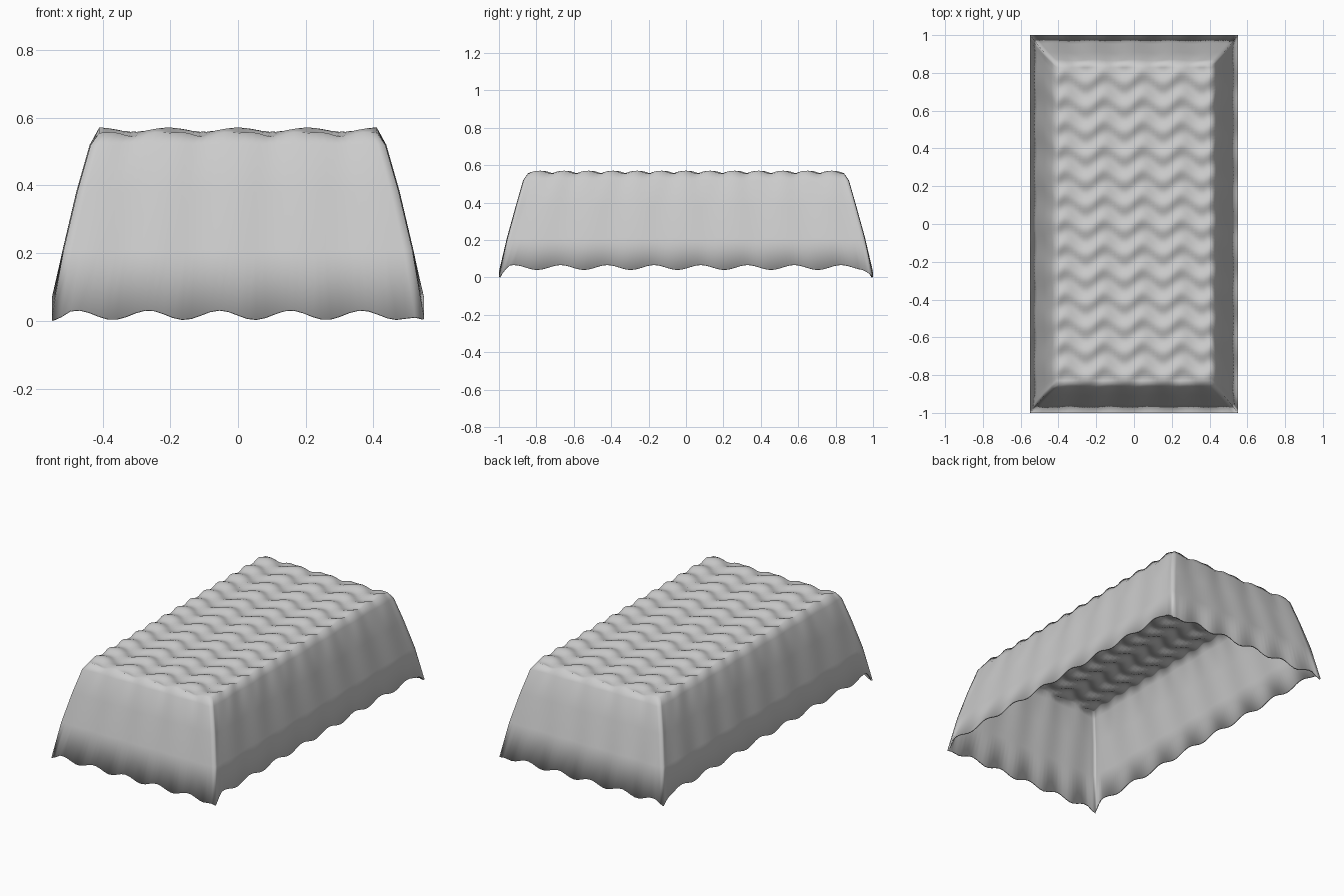
import bpy, bmesh
from math import cos, sin, pi

cube = bpy.data.objects.get("Cube")
if cube:
    bpy.data.objects.remove(cube)

# Draped cover: rippled top, flared walls and a scalloped open hem
TOP_X, TOP_Y = 0.41, 0.845
HEM_X, HEM_Y = 0.55, 1.0
RINGS = [(0.435, 0.868, 0.52), (0.475, 0.908, 0.38), (0.515, 0.955, 0.21)]


def wave(t, period, shift=0.0):
    return cos(2 * pi * (t - shift) / period)


def top_height(x, y):
    bend = 0.03 * sin(2 * pi * x / 0.205)
    return 0.557 + 0.006 * wave(x, 0.205) + 0.008 * wave(y, 0.13, bend)


def hem_height(u, v):
    """Hem height at a point on the unit outline; corners hang lowest."""
    x, y = u * HEM_X, v * HEM_Y
    if abs(v) > 0.999:
        z = 0.018 + 0.014 * wave(x, 0.21, -0.055)
        return z * min(1, (1 - abs(u)) * 8 + 0.2)
    blend = min(1, (1 - abs(v)) / 0.05)
    return 0.005 + blend * (0.05 + 0.013 * wave(y, 0.25, 0.08))


bm = bmesh.new()
bmesh.ops.create_grid(bm, x_segments=40, y_segments=104, size=1)
outline = {v: (v.co.x, v.co.y) for v in bm.verts}
edge = [e for e in bm.edges if e.is_boundary]

for v, (u, w) in outline.items():
    v.co = (u * TOP_X, w * TOP_Y, top_height(u * TOP_X, w * TOP_Y))


def add_ring(edges, half_x, half_y, height, fold):
    """Extrude the open border and place it on a larger rectangle."""
    old = {v for e in edges for v in e.verts}
    before = {v.co.copy().freeze(): outline[v] for v in old}
    geom = bmesh.ops.extrude_edge_only(bm, edges=edges)["geom"]
    for v in [g for g in geom if isinstance(g, bmesh.types.BMVert)]:
        u, w = before[v.co.copy().freeze()]
        outline[v] = (u, w)
        x, y = u * half_x, w * half_y
        if abs(w) > 0.999 and abs(u) < 0.97:
            y += fold * wave(x, 0.21) * w
        elif abs(u) > 0.999 and abs(w) < 0.97:
            x += fold * wave(y, 0.25) * u
        v.co = (x, y, height if height else hem_height(u, w))
    return [g for g in geom if isinstance(g, bmesh.types.BMEdge)]


for half_x, half_y, height in RINGS:
    edge = add_ring(edge, half_x, half_y, height, 0.003)
add_ring(edge, HEM_X, HEM_Y, None, 0)

bmesh.ops.recalc_face_normals(bm, faces=bm.faces)
if sum(f.normal.z for f in bm.faces) < 0:
    bmesh.ops.reverse_faces(bm, faces=bm.faces)
for f in bm.faces:
    f.smooth = True

mesh = bpy.data.meshes.new("draped_cover")
bm.to_mesh(mesh)
bm.free()
cover = bpy.data.objects.new("draped_cover", mesh)
bpy.context.collection.objects.link(cover)

# Thin cloth thickness, kept inside the outer surface
cloth = cover.modifiers.new("cloth_thickness", "SOLIDIFY")
cloth.thickness = 0.008
cloth.offset = -1

grey = bpy.data.materials.new("light_grey_cloth")
grey.use_nodes = True
colour = (0.6, 0.6, 0.6, 1)
grey.diffuse_color = colour
grey.node_tree.nodes["Principled BSDF"].inputs["Base Color"].default_value = colour
mesh.materials.append(grey)
